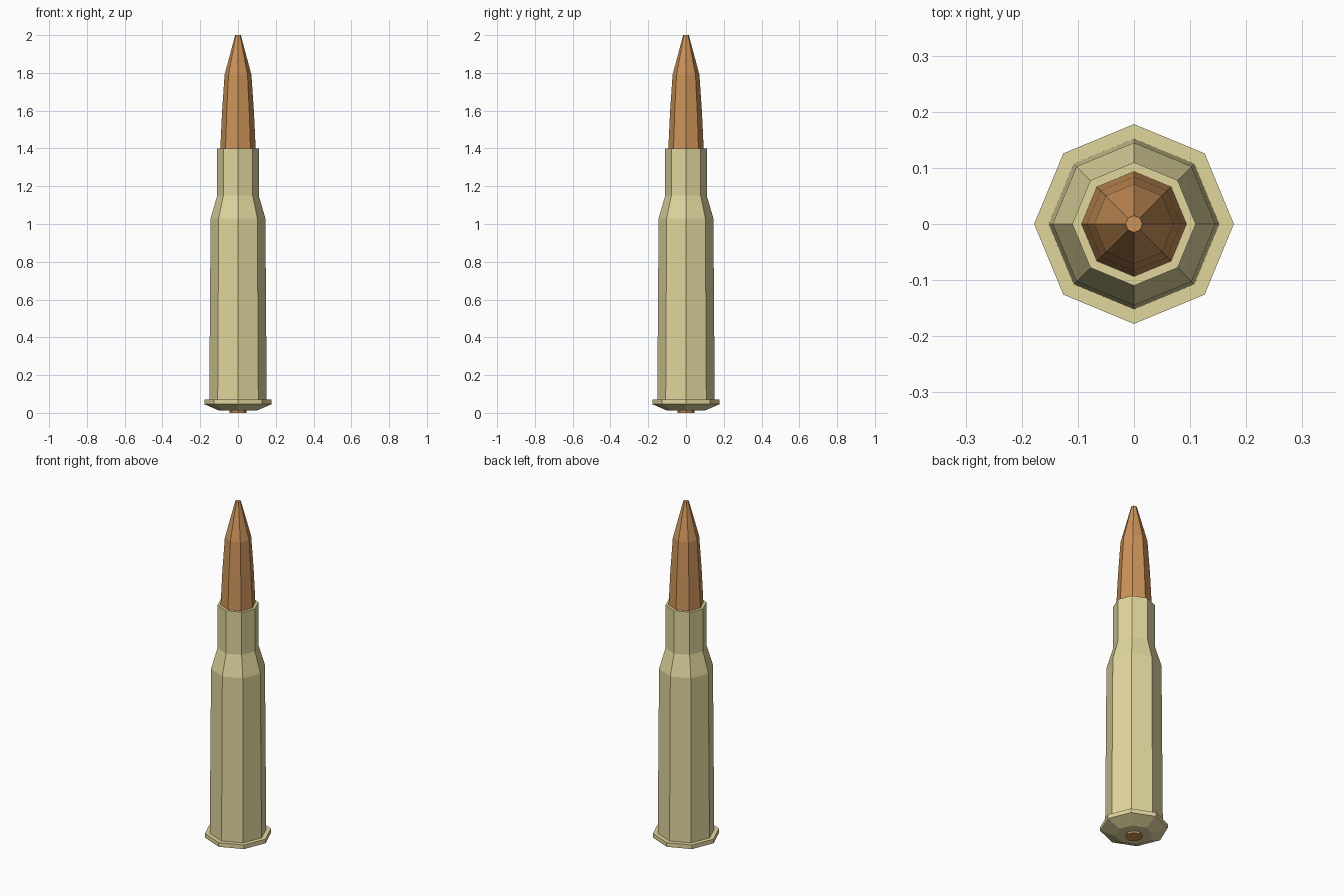
import bpy, bmesh, math

if "Cube" in bpy.data.objects:
    bpy.data.objects.remove(bpy.data.objects["Cube"])

SIDES = 8


def material(name, color):
    mat = bpy.data.materials.new(name)
    mat.diffuse_color = (*color, 1)
    mat.use_nodes = True
    mat.node_tree.nodes["Principled BSDF"].inputs["Base Color"].default_value = mat.diffuse_color
    return mat


def lathe(name, profile, mat):
    """Closed eight-sided solid from (radius, height) pairs, bottom to top."""
    bm = bmesh.new()
    rings = []
    for r, z in profile:
        rings.append([bm.verts.new((r * math.cos(i * math.tau / SIDES),
                                    r * math.sin(i * math.tau / SIDES), z))
                      for i in range(SIDES)])
    for low, high in zip(rings, rings[1:]):
        for i in range(SIDES):
            j = (i + 1) % SIDES
            bm.faces.new((low[i], low[j], high[j], high[i]))
    bm.faces.new(rings[0][::-1])
    bm.faces.new(rings[-1])
    mesh = bpy.data.meshes.new(name)
    bm.to_mesh(mesh)
    bm.free()
    mesh.materials.append(mat)
    obj = bpy.data.objects.new(name, mesh)
    bpy.context.collection.objects.link(obj)
    return obj


brass = material("brass", (0.75, 0.67, 0.34))
copper = material("copper", (0.60, 0.29, 0.10))

# Rimmed, necked case
lathe("case", [(0.10, 0.012), (0.178, 0.046), (0.178, 0.07), (0.152, 0.07),
               (0.145, 1.03), (0.110, 1.15), (0.110, 1.40)], brass)

# Pointed bullet seated in the neck
lathe("bullet", [(0.094, 1.39), (0.084, 1.60), (0.071, 1.79), (0.015, 2.0)], copper)

# Primer in the base
lathe("primer", [(0.045, 0.0), (0.045, 0.02)], copper)
